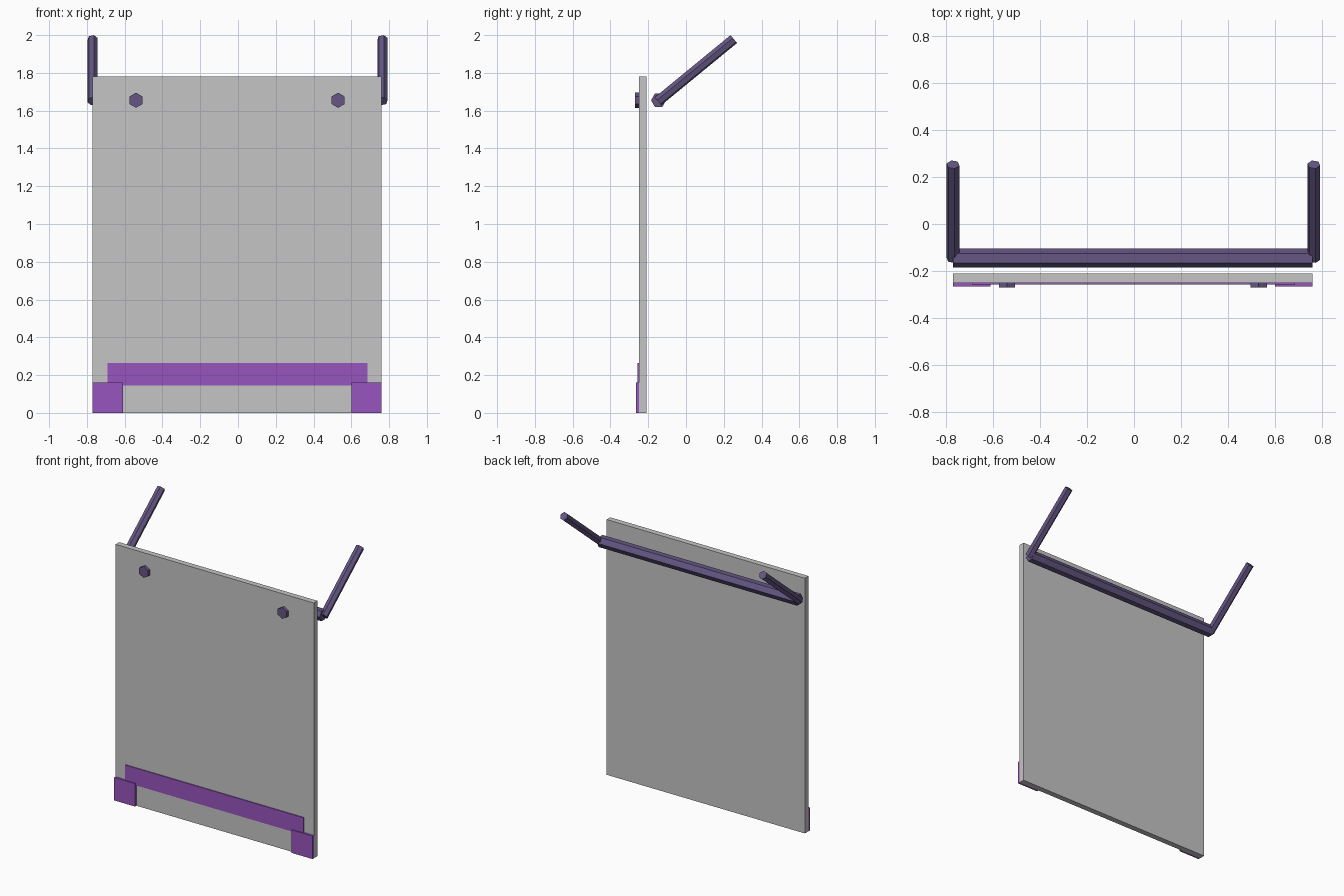
import bpy
import bmesh
import math
from mathutils import Vector

cube = bpy.data.objects.get("Cube")
if cube:
    bpy.data.objects.remove(cube, do_unlink=True)


def material(name, rgb):
    mat = bpy.data.materials.new(name)
    mat.use_nodes = True
    mat.diffuse_color = (*rgb, 1)
    mat.node_tree.nodes["Principled BSDF"].inputs["Base Color"].default_value = (*rgb, 1)
    return mat


grey = material("light grey", (0.56, 0.56, 0.56))
violet = material("violet", (0.31, 0.09, 0.52))
slate = material("slate purple", (0.13, 0.095, 0.23))


def finish(name, bm, mat):
    bmesh.ops.recalc_face_normals(bm, faces=bm.faces)
    mesh = bpy.data.meshes.new(name)
    bm.to_mesh(mesh)
    bm.free()
    mesh.materials.append(mat)
    obj = bpy.data.objects.new(name, mesh)
    bpy.context.collection.objects.link(obj)


def box(name, low, high, mat):
    bm = bmesh.new()
    bmesh.ops.create_cube(bm, size=1)
    low, high = Vector(low), Vector(high)
    bmesh.ops.scale(bm, vec=high - low, verts=bm.verts)
    bmesh.ops.translate(bm, vec=(low + high) / 2, verts=bm.verts)
    finish(name, bm, mat)


def hex_rod(name, start, end, radius, corner, mat):
    """Six-sided rod with one edge lying towards the corner direction."""
    start, end = Vector(start), Vector(end)
    axis = (end - start).normalized()
    u = Vector(corner)
    u = (u - axis * u.dot(axis)).normalized()
    v = axis.cross(u)
    bm = bmesh.new()
    angles = [math.tau * i / 6 for i in range(6)]
    rings = [[bm.verts.new(p + radius * (u * math.cos(a) + v * math.sin(a)))
              for a in angles] for p in (start, end)]
    for ring in rings:
        bm.faces.new(ring)
    for i in range(6):
        j = (i + 1) % 6
        bm.faces.new((rings[0][i], rings[0][j], rings[1][j], rings[1][i]))
    finish(name, bm, mat)


# Upright board
box("board", (-0.77, -0.25, 0), (0.76, -0.21, 1.78), grey)

# Trim along the lower front
box("trim_strip", (-0.69, -0.257, 0.145), (0.685, -0.25, 0.265), violet)
for name, x in (("right", -0.77), ("left", 0.60)):
    box(name + "_corner_plate", (x, -0.265, 0), (x + 0.16, -0.25, 0.16), violet)

# Cross bar behind the board
hex_rod("cross_bar", (-0.77, -0.145, 1.655), (0.76, -0.145, 1.655), 0.04, (0, 1, 0), slate)

# Bolt heads on the front and slanted arms at the bar ends
tilt = math.radians(15)
lean = (math.sin(tilt), -0.63 * math.cos(tilt), 0.77 * math.cos(tilt))
for name, bolt_x, arm_x in (("right", -0.54, -0.77), ("left", 0.53, 0.765)):
    hex_rod(name + "_bolt", (bolt_x, -0.27, 1.655), (bolt_x, -0.25, 1.655),
            0.04, (0, 0, 1), slate)
    hex_rod(name + "_arm", (arm_x, -0.148, 1.65), (arm_x, 0.253, 1.979),
            0.028, lean, slate)
